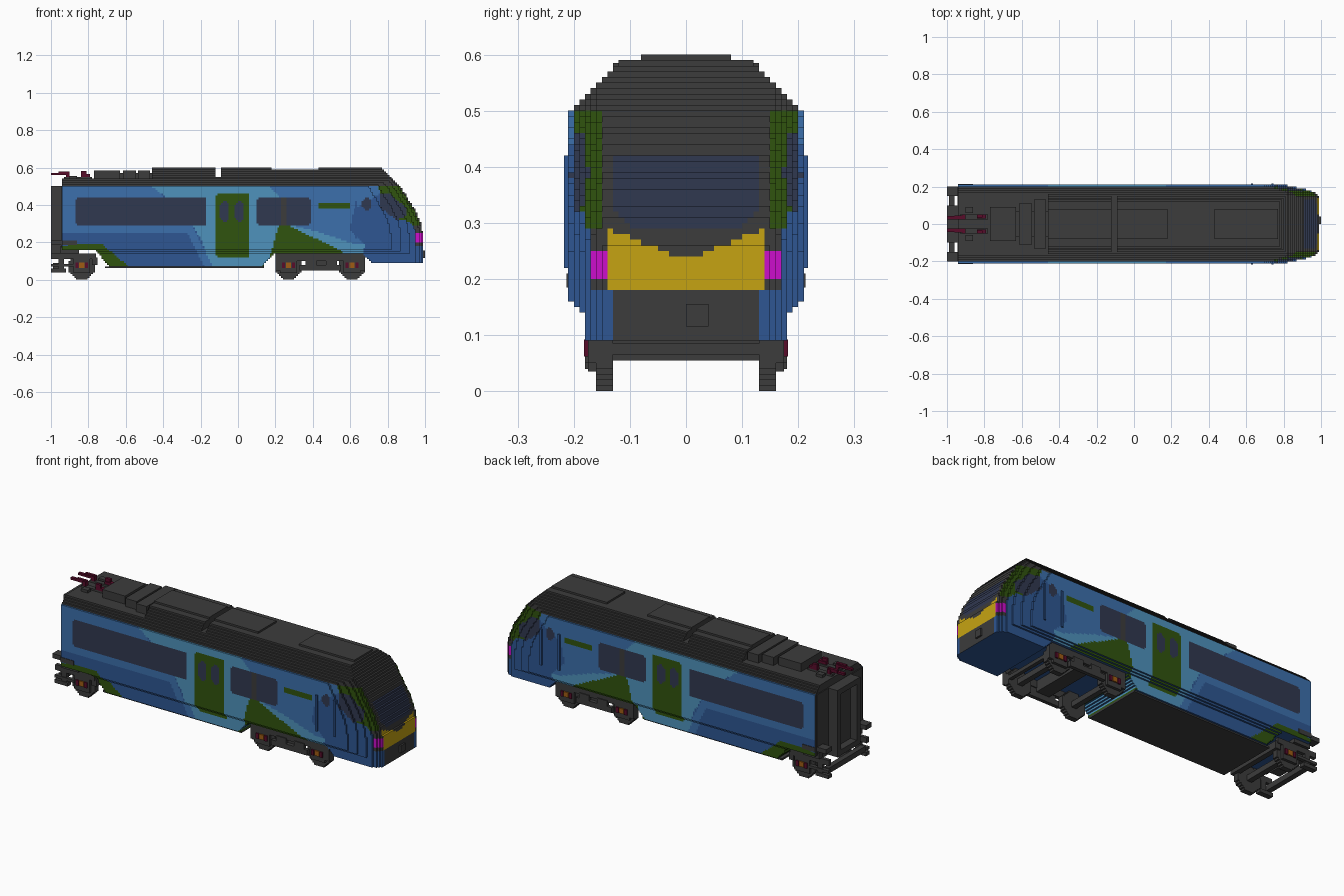
import bpy, bmesh, math
from mathutils import Vector

cube = bpy.data.objects.get("Cube")
if cube:
    bpy.data.objects.remove(cube, do_unlink=True)

# ---- materials -------------------------------------------------------------
COLOURS = {
    "dark_blue": (46, 86, 146), "mid_blue": (60, 112, 172), "light_blue": (78, 146, 188),
    "green": (48, 84, 14), "glass_navy": (48, 56, 80), "charcoal": (60, 60, 60),
    "yellow": (198, 164, 18), "magenta": (204, 14, 204), "dark_red": (88, 12, 42),
    "orange": (160, 92, 20)}
NAMES = list(COLOURS)
MATS = {}
for name, rgb in COLOURS.items():
    lin = [((c / 255 + 0.055) / 1.055) ** 2.4 for c in rgb] + [1.0]
    m = bpy.data.materials.new(name)
    m.use_nodes = True
    m.diffuse_color = lin
    m.node_tree.nodes["Principled BSDF"].inputs["Base Color"].default_value = lin
    MATS[name] = m


def add_object(name, bm, mats):
    me = bpy.data.meshes.new(name)
    bm.to_mesh(me)
    bm.free()
    for m in mats:
        me.materials.append(MATS[m])
    ob = bpy.data.objects.new(name, me)
    bpy.context.collection.objects.link(ob)
    return ob


def part(name, mat, boxes, mirror=True):
    """Boxes (x0, x1, y0, y1, z0, z1), optionally mirrored across y = 0."""
    bm = bmesh.new()
    for x0, x1, y0, y1, z0, z1 in boxes:
        for s in ((1, -1) if mirror else (1,)):
            ret = bmesh.ops.create_cube(bm, size=1)
            for v in ret["verts"]:
                v.co = Vector(((x0 + x1) / 2 + v.co.x * (x1 - x0),
                               s * (y0 + y1) / 2 + v.co.y * (y1 - y0),
                               (z0 + z1) / 2 + v.co.z * (z1 - z0)))
    return add_object(name, bm, [mat])


def interp(pts, v):
    if v <= pts[0][0]:
        return pts[0][1]
    for (a, fa), (b, fb) in zip(pts, pts[1:]):
        if v <= b:
            return fa + (fb - fa) * (v - a) / (b - a)
    return pts[-1][1]


def inside(poly, x, z):
    hit = False
    for (x0, z0), (x1, z1) in zip(poly, poly[1:] + poly[:1]):
        if (z0 > z) != (z1 > z) and x < x0 + (x1 - x0) * (z - z0) / (z1 - z0):
            hit = not hit
    return hit


def rounded(x0, x1, z0, z1, c=0.012):
    return [(x0 + c, z0), (x1 - c, z0), (x1, z0 + c), (x1, z1 - c),
            (x1 - c, z1), (x0 + c, z1), (x0, z1 - c), (x0, z0 + c)]


# ---- livery: later shapes lie over earlier ones ----------------------------
LIVERY = [
    ("mid_blue", [(-.95, .51), (-.47, .51), (-.25, .3), (-.12, .05), (-.17, .05), (-.27, .25), (-.95, .25)]),
    ("light_blue", [(-.48, .51), (.16, .51), (.23, .43), (.25, .3), (.45, .25), (.68, .19),
                    (.66, .12), (.1, .05), (-.13, .05), (-.2, .22), (-.3, .38), (-.38, .44)]),
    ("mid_blue", [(.16, .51), (.77, .51), (.76, .46), (.62, .38), (.6, .27), (.68, .19),
                  (.62, .19), (.45, .25), (.25, .3), (.23, .43)]),
    ("green", [(-.95, .17), (-.9, .19), (-.73, .19), (-.57, .06), (-.95, .06)]),
    ("green", [(.22, .3), (.25, .3), (.56, .15), (.56, .12), (.12, .06), (.17, .12)]),
    ("green", rounded(-.12, .065, .12, .46)),
    ("green", rounded(.43, .6, .38, .41, .005)),
    ("green", [(.75, .51), (.9, .51), (1.01, .28), (.98, .25), (.92, .31), (.84, .33), (.76, .46)]),
    ("glass_navy", [(.765, .46), (.81, .46), (.9, .385), (.9, .34), (.85, .32), (.765, .38)]),
    ("glass_navy", rounded(-.865, -.165, .29, .44)),
    ("glass_navy", rounded(.1, .39, .29, .44)),
    ("charcoal", [(.23, .29), (.265, .29), (.265, .44), (.23, .44)]),
    ("glass_navy", rounded(-.095, -.045, .31, .42, .016)),
    ("glass_navy", rounded(-.015, .035, .31, .42, .016)),
    ("glass_navy", rounded(.665, .715, .375, .44, .016)),
]


def side_paint(x, z):
    if z > 0.5:
        return "charcoal"
    return next((c for c, poly in reversed(LIVERY) if inside(poly, x, z)), "dark_blue")


def paint(x, y, z):
    y = abs(y)
    if x > 0.75 and z > 0.29 and y < 0.15:          # windscreen and brow
        glass = y < 0.13 and z < 0.425 and z > 0.28 + max(0, y - 0.08) * 0.8
        if not glass and z < min(0.3, 0.235 + 0.4 * y):
            return "yellow"
        return "glass_navy" if glass else "charcoal"
    if x > 0.94 and y < 0.175 and z < 0.29:         # nose front
        if z < 0.183:
            return "charcoal" if y < 0.13 and z > 0.09 else "dark_blue"
        if y > 0.14:
            return "magenta" if 0.2 < z < 0.255 else "charcoal"
        return "yellow" if z < 0.235 + 0.4 * y else "charcoal"
    return side_paint(x, z)


# ---- stepped car body ------------------------------------------------------
S = 0.01
X0, Z0, NX, NZ = -0.94, 0.07, 193, 53
SECTION = [(.07, .18), (.13, .18), (.17, .21), (.50, .21), (.51, .2), (.525, .18), (.55, .15),
           (.575, .13), (.59, .11), (.596, .08)]
NOSE = [(.10, .985), (.24, .985), (.30, .975), (.37, .945), (.44, .90), (.50, .866),
        (.565, .80), (.6, .755)]
BELLY = [(-.76, .16), (-.69, .07), (.13, .07), (.2, .14), (.66, .14), (.72, .09)]


def half_width(i, k):
    if not (0 <= i < NX and 0 <= k < NZ):
        return 0
    x, z = X0 + (i + .5) * S, Z0 + (k + .5) * S
    top = 0.54 if x < -.46 else 0.55 if -.12 < x < -.09 else 0.59 if .18 < x < .43 else 0.6
    depth = interp(NOSE, z) - x
    if z > top or z < interp(BELLY, x) or depth < -0.004:
        return 0
    w = 0.08 if z > 0.59 else interp(SECTION, z)
    return round(min(w, 0.15 + 0.06 * math.sqrt(max(depth, 0) / 0.2)) / S)


bm = bmesh.new()
cache = {}


def quad(cos, normal, colour):
    vs = []
    for c in cos:
        key = tuple(round(v * 1000) for v in c)
        if key not in cache:
            cache[key] = bm.verts.new(c)
        vs.append(cache[key])
    f = bm.faces.get(vs) or bm.faces.new(vs)
    f.normal_update()
    if f.normal.dot(normal) < 0:
        f.normal_flip()
    f.material_index = NAMES.index(colour)


H = {(i, k): half_width(i, k) for i in range(-1, NX + 1) for k in range(-1, NZ + 1)}
for (i, k), h in H.items():
    if not h:
        continue
    xa, za = X0 + i * S, Z0 + k * S
    xb, zb, xc, zc = xa + S, za + S, xa + S / 2, za + S / 2
    for s in (1, -1):
        y = s * h * S
        quad([(xa, y, za), (xb, y, za), (xb, y, zb), (xa, y, zb)], Vector((0, s, 0)),
             paint(xc, y - s * S / 2, zc))
        for di, dk in ((1, 0), (-1, 0), (0, 1), (0, -1)):
            hn = H[i + di, k + dk]
            step = 1 if xc > 0.75 else max(1, h - hn)
            for j in range(hn, h, step):            # exposed ledge strips
                ya, yb = s * j * S, s * (j + step) * S
                if di:
                    x = xb if di > 0 else xa
                    cos = [(x, ya, za), (x, yb, za), (x, yb, zb), (x, ya, zb)]
                else:
                    z = zb if dk > 0 else za
                    cos = [(xa, ya, z), (xb, ya, z), (xb, yb, z), (xa, yb, z)]
                col = paint(xc, (ya + yb) / 2, zc)
                if i == 0 and di < 0:
                    col = "charcoal"
                elif dk < 0:
                    col = "dark_blue"
                quad(cos, Vector((di, 0, dk)), col)
add_object("car_body", bm, NAMES)

# ---- underside, coupler and cab handrails ----------------------------------
part("belly_plate", "charcoal", [(-.71, .14, -.17, .17, .062, .072)], False)
part("front_coupler", "charcoal", [(.97, 1.0, 0, .04, .115, .155)], False)
part("cab_handrails", "dark_blue", [(x, x + .012, .205, .217, .22, .42) for x in (.625, .735)])

# ---- rear gangway and buffers ----------------------------------------------
part("gangway_frame", "charcoal", [(-1, -.94, .07, .1, .13, .5), (-1, -.94, 0, .07, .47, .5),
                                   (-1, -.94, 0, .07, .13, .16), (-.96, -.94, 0, .07, .16, .47)])
part("rear_end_panel", "charcoal", [(-.945, -.935, -.2, .2, .17, .5)], False)
part("rear_buffers", "charcoal", [(-1, -.93, .15, .2, .185, .21), (-.94, -.86, .2, .213, .185, .21)])

# ---- roof equipment --------------------------------------------------------
part("roof_units", "charcoal", [(-.77, -.63, 0, .09, .54, .585), (-.615, -.545, 0, .11, .54, .585),
                                (-.535, -.47, 0, .13, .54, .585), (-.63, -.46, 0, .07, .54, .57)])
part("pantograph_base", "charcoal", [(-.93, -.78, .025, .05, .54, .55), (-.9, -.86, .06, .09, .54, .555)])
part("pantograph_arms", "dark_red", [(-1, -.9, .025, .042, .56, .572), (-.96, -.9, .03, .045, .565, .58),
                                     (-.92, -.9, .025, .05, .55, .575), (-.84, -.79, .03, .05, .55, .565),
                                     (-.84, -.81, .035, .05, .56, .582)])

# ---- bogies ----------------------------------------------------------------
R = 0.07
for name, wx in (("rear", -.835), ("front_a", .27), ("front_b", .61)):
    rows = []
    for k in range(14):                             # stepped round wheel
        half = round(math.sqrt(R * R - ((k + .5) * S - R) ** 2) / S) * S
        rows.append((wx - half, wx + half, .13, .16, k * S, (k + 1) * S))
    part(name + "_wheels", "charcoal", rows)
    part(name + "_axle", "charcoal", [(wx - .015, wx + .015, -.13, .13, .055, .085)], False)
    part(name + "_axle_boxes", "charcoal", [(wx - .045, wx + .045, .16, .175, .035, .115)])
    part(name + "_springs", "dark_red", [(wx + a, wx + a + .016, .17, .182, .062, .092)
                                         for a in (-.034, .018)])
    part(name + "_axle_caps", "orange", [(wx - .014, wx + .014, .17, .182, .064, .092)])

part("front_bogie_frame", "charcoal", [(.2, .68, .155, .175, .1, .14), (.33, .55, .16, .18, .05, .08),
                                       (.36, .42, .16, .18, .07, .11), (.47, .53, .16, .18, .07, .11),
                                       (.2, .23, .15, .175, .05, .11), (.65, .68, .15, .175, .05, .11),
                                       (.4, .48, 0, .16, .08, .14), (.66, .68, 0, .17, .065, .085)])
part("rear_bogie_frame", "charcoal", [(-1, -.76, .155, .175, .11, .14), (-1, -.88, .16, .18, .07, .085),
                                      (-1, -.92, .15, .18, .04, .06), (-.96, -.93, .155, .175, .05, .12),
                                      (-.99, -.96, 0, .16, .06, .09), (-.78, -.75, 0, .17, .08, .12),
                                      (-.95, -.85, .155, .19, .14, .18)])
